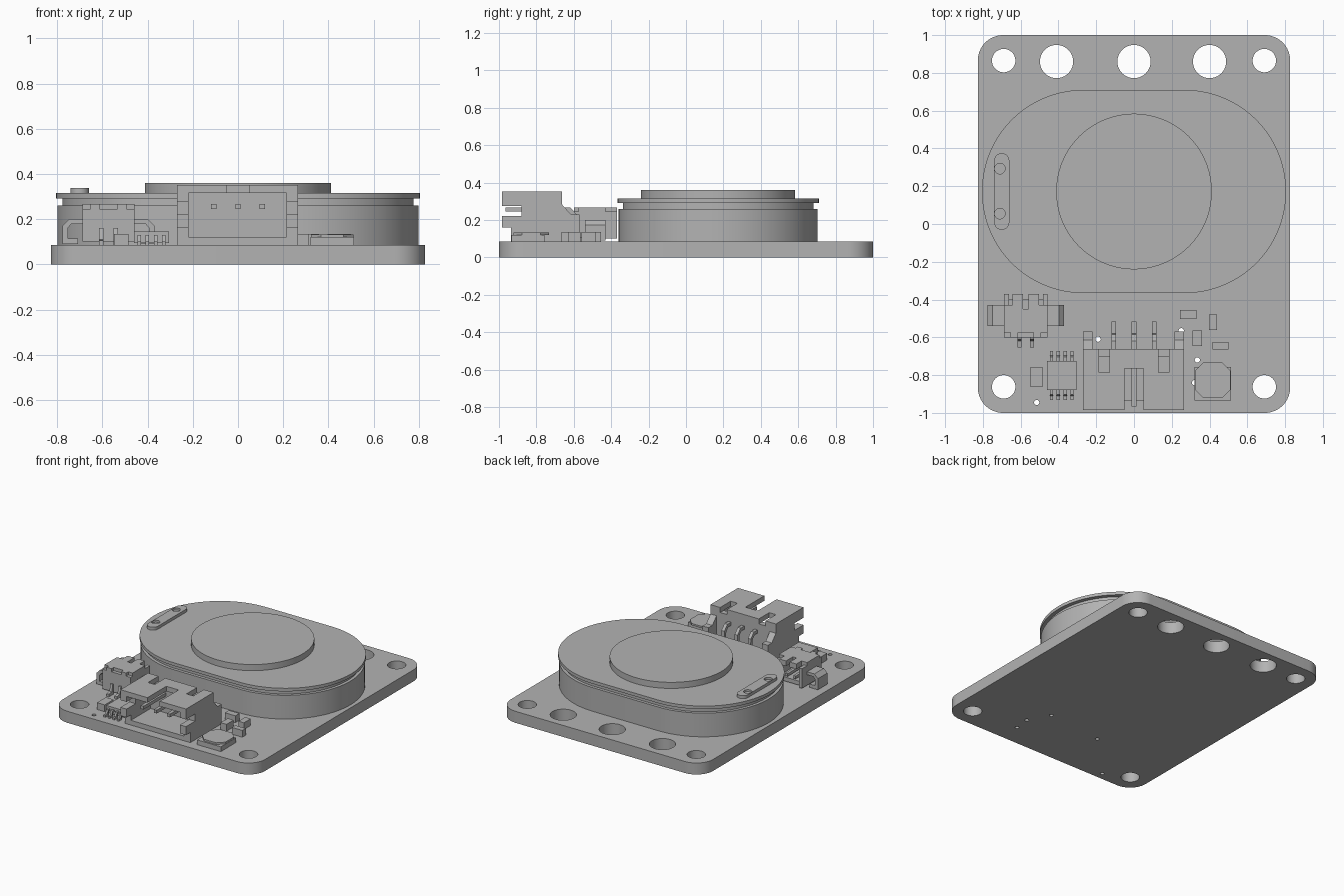
import bpy, bmesh, math

cube = bpy.data.objects.get("Cube")
if cube:
    bpy.data.objects.remove(cube, do_unlink=True)

grey = bpy.data.materials.new("plain_grey")
grey.use_nodes = True
grey.diffuse_color = (0.45, 0.45, 0.45, 1)
grey.node_tree.nodes["Principled BSDF"].inputs["Base Color"].default_value = (0.45, 0.45, 0.45, 1)

TOP = 0.085  # upper face of the board


def rounded(cx, cy, hw, hh, r, n=16):
    """Outline of a rounded rectangle; a circle when hw = hh = r."""
    pts = []
    for k, (sx, sy) in enumerate([(1, 1), (-1, 1), (-1, -1), (1, -1)]):
        for i in range(n + 1):
            a = math.pi / 2 * (k + i / n)
            p = (cx + sx * (hw - r) + r * math.cos(a), cy + sy * (hh - r) + r * math.sin(a))
            if not pts or math.dist(p, pts[-1]) > 1e-5:
                pts.append(p)
    if math.dist(pts[0], pts[-1]) < 1e-5:
        pts.pop()
    return pts


def rect(x0, x1, y0, y1):
    return [(x0, y0), (x1, y0), (x1, y1), (x0, y1)]


def circle(x, y, r, n=12):
    return rounded(x, y, r, r, r, n)


def part(name, solids, axis="z"):
    """One object from solids, each an outline extruded from a to b along the axis."""
    place = {"z": lambda p, t: (p[0], p[1], t),
             "x": lambda p, t: (t, p[0], p[1]),
             "y": lambda p, t: (p[0], t, p[1])}[axis]
    bm = bmesh.new()
    for outline, a, b in solids:
        lo = [bm.verts.new(place(p, a)) for p in outline]
        hi = [bm.verts.new(place(p, b)) for p in outline]
        bm.faces.new(lo[::-1])
        bm.faces.new(hi)
        for i in range(len(lo)):
            j = (i + 1) % len(lo)
            bm.faces.new((lo[i], lo[j], hi[j], hi[i]))
    bmesh.ops.recalc_face_normals(bm, faces=bm.faces)
    mesh = bpy.data.meshes.new(name)
    bm.to_mesh(mesh)
    bm.free()
    mesh.materials.append(grey)
    obj = bpy.data.objects.new(name, mesh)
    bpy.context.collection.objects.link(obj)
    return obj


def select(obj):
    bpy.ops.object.select_all(action="DESELECT")
    obj.select_set(True)
    bpy.context.view_layer.objects.active = obj


def smooth(obj):
    select(obj)
    bpy.ops.object.shade_smooth_by_angle(angle=math.radians(30))


def cut(obj, solids):
    cutter = part("cutter", solids)
    cutter.hide_render = True
    mod = obj.modifiers.new("holes", "BOOLEAN")
    mod.operation, mod.solver, mod.object = "DIFFERENCE", "EXACT", cutter
    select(obj)
    bpy.ops.object.modifier_apply(modifier=mod.name)
    bpy.data.objects.remove(cutter, do_unlink=True)


# Circuit board with mounting holes and vias
board = part("board", [(rounded(0, 0, 0.827, 1, 0.135), 0, TOP)])
holes = [circle(x, y, 0.062) for x in (-0.69, 0.69) for y in (-0.862, 0.865)]
holes += [circle(x, 0.86, 0.088) for x in (-0.41, 0, 0.4)]
vias = [(-0.19, -0.61), (0.25, -0.565), (0.335, -0.72), (0.32, -0.84), (-0.515, -0.945)]
holes += [circle(x, y, 0.014, 4) for x, y in vias]
cut(board, [(h, -0.1, 0.2) for h in holes])
smooth(board)


# Speaker
def stadium(inset):
    h = 0.538 - inset
    return rounded(0, 0.172, 0.805 - inset, h, h, 32)


for name, inset, z0, z1 in [("speaker_body", 0.006, TOP, 0.26), ("speaker_neck", 0.028, 0.26, 0.292),
                            ("speaker_rim", 0, 0.292, 0.315)]:
    smooth(part(name, [(stadium(inset), z0, z1)]))
smooth(part("speaker_disc", [(circle(0, 0.172, 0.412, 32), 0.315, 0.36)]))
pad = part("terminal_pad", [(rounded(-0.70, 0.172, 0.04, 0.203, 0.04, 8), 0.315, 0.337)])
cut(pad, [(circle(-0.71, y, 0.028, 6), 0.322, 0.4) for y in (0.055, 0.293)])
smooth(pad)

# Large socket: side walls, roof with slots, floor, back wall and bent pins
wall = [(-0.935, TOP), (-0.935, 0.16), (-0.985, 0.16), (-0.985, 0.222), (-0.88, 0.222),
        (-0.88, 0.275), (-0.985, 0.275), (-0.985, 0.352), (-0.663, 0.352), (-0.663, 0.283),
        (-0.615, 0.23), (-0.57, 0.23), (-0.57, TOP)]
part("socket_walls", [(wall, -0.27, -0.22), (wall, 0.215, 0.265)], "x")
half_roof = [(0.05, -0.765), (0.05, -0.985), (0.22, -0.985), (0.22, -0.663), (0.185, -0.663),
             (0.185, -0.785), (0.13, -0.785), (0.13, -0.663)]
roof = half_roof + [(-x, y) for x, y in half_roof[::-1]]
part("socket_roof", [(roof, 0.315, 0.352)])
part("socket_floor", [(rect(-0.22, 0.215, -0.935, -0.663), TOP, 0.12)])
part("socket_back", [(rect(-0.22, 0.215, -0.705, -0.663), 0.12, 0.315)])
pin = [(-0.965, 0.244), (-0.63, 0.244), (-0.607, 0.22), (-0.60, TOP), (-0.515, TOP),
       (-0.515, 0.107), (-0.58, 0.107), (-0.585, 0.23), (-0.62, 0.268), (-0.965, 0.268)]
part("socket_pins", [(pin, x - 0.012, x + 0.012) for x in (-0.108, 0, 0.108)], "x")

# Small socket, open to the back, with folded side brackets
cx = -0.573
part("small_socket_walls", [(rect(cx - 0.115, cx - 0.09, -0.6, -0.37), 0.1, 0.245),
                            (rect(cx + 0.09, cx + 0.115, -0.6, -0.37), 0.1, 0.245),
                            (rect(cx - 0.09, cx + 0.09, -0.6, -0.55), 0.1, 0.245),
                            (rect(cx - 0.09, cx + 0.09, -0.55, -0.4), 0.1, 0.13)])
small_half = [(0.015, -0.45), (0.015, -0.37), (0.07, -0.37), (0.07, -0.43), (0.115, -0.43),
              (0.115, -0.575), (0.08, -0.575), (0.08, -0.6), (0.04, -0.6), (0.04, -0.575)]
small_roof = small_half + [(-x, y) for x, y in small_half[::-1]]
part("small_socket_roof", [([(cx + x, y) for x, y in small_roof], 0.23, 0.268)])
bracket = [(0.115, 0.2), (0.175, 0.2), (0.203, 0.172), (0.203, 0.09), (0.135, 0.09),
           (0.135, 0.115), (0.18, 0.115), (0.18, 0.16), (0.165, 0.178), (0.115, 0.178)]
part("small_socket_brackets", [([(cx + s * x, z) for x, z in bracket], -0.54, -0.43)
                               for s in (-1, 1)], "y")
lead = [(-0.655, TOP), (-0.655, 0.105), (-0.62, 0.11), (-0.61, 0.16), (-0.4, 0.16),
        (-0.4, 0.14), (-0.595, 0.14), (-0.6, TOP)]
part("small_socket_leads", [(lead, cx + s * 0.033 - 0.01, cx + s * 0.033 + 0.01)
                            for s in (-1, 1)], "x")

# Chip with gull-wing legs on both sides
part("chip_body", [(rect(-0.46, -0.305, -0.88, -0.725), 0.095, 0.145)])
leg = [(0.07, 0.13), (0.1, 0.13), (0.108, 0.1), (0.13, 0.1), (0.13, TOP), (0.098, TOP),
       (0.09, 0.118), (0.07, 0.118)]
part("chip_legs", [([(-0.803 + s * y, z) for y, z in leg], x - 0.008, x + 0.008)
                   for s in (-1, 1) for x in (-0.437, -0.401, -0.364, -0.328)], "x")

# Small surface components
for i, (x, y, hw, hh) in enumerate([(0.287, -0.478, 0.043, 0.024), (0.418, -0.52, 0.022, 0.04),
                                    (0.335, -0.605, 0.024, 0.042), (0.458, -0.645, 0.043, 0.02),
                                    (-0.517, -0.81, 0.032, 0.052)]):
    part(f"component_{i + 1}", [(rect(x - hw, x + hw, y - hh, y + hh), TOP, 0.135)])

# Trimmer with a slotted rotor
tx, ty = 0.417, -0.827
part("trimmer_base", [(rect(tx - 0.097, tx + 0.097, ty - 0.107, ty + 0.07), TOP, 0.12)])
part("trimmer_plate", [(rounded(tx, ty, 0.095, 0.095, 0.045, 1), 0.12, 0.133)])
rotor = part("trimmer_rotor", [(circle(tx, ty, 0.068, 6), 0.133, 0.148)])
cut(rotor, [(rect(tx - 0.06, tx + 0.06, ty - 0.012, ty + 0.012), 0.138, 0.2),
            (rect(tx - 0.012, tx + 0.012, ty - 0.06, ty + 0.06), 0.137, 0.21),
            (circle(tx, ty, 0.026, 6), 0.136, 0.22)])
